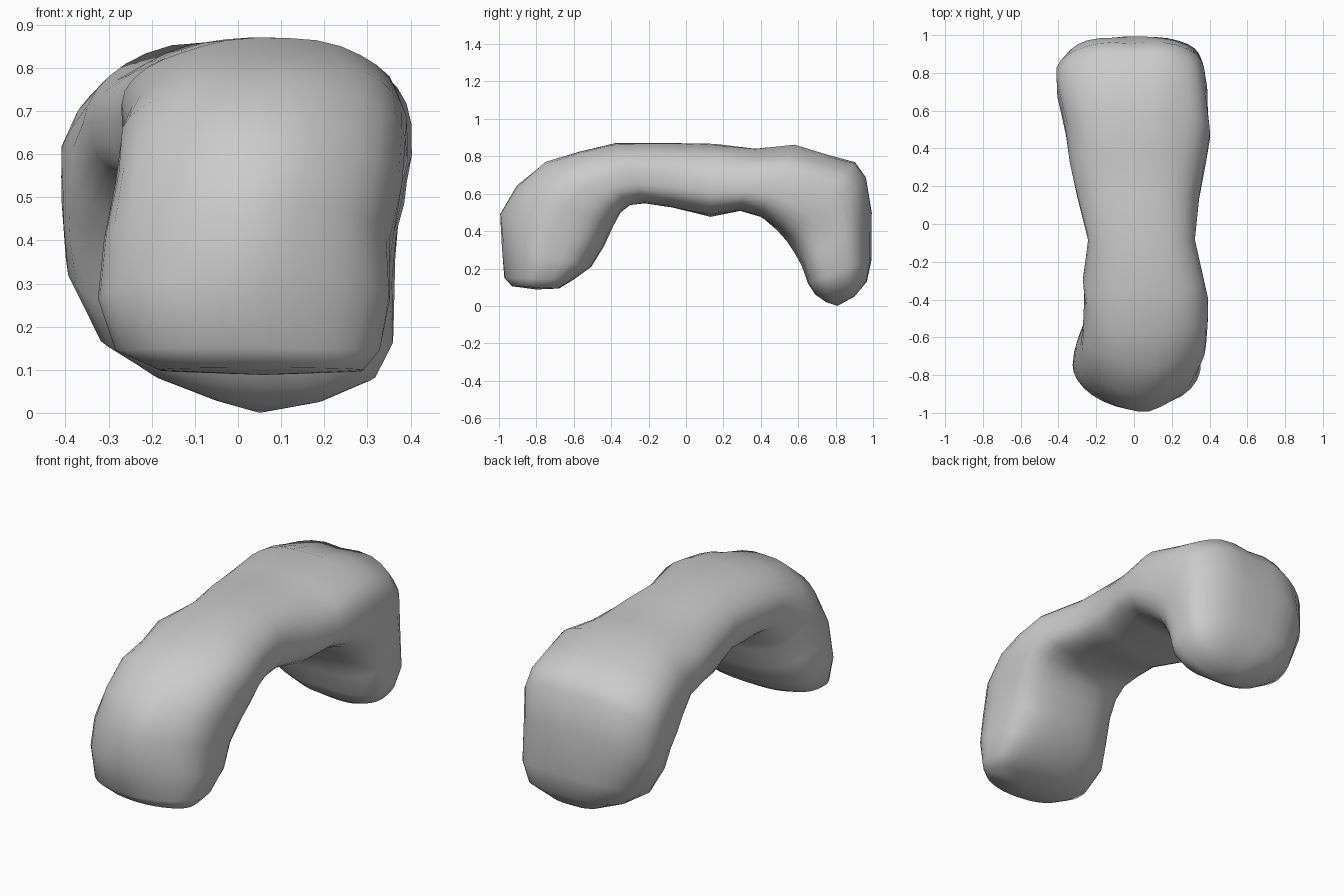
import bpy, bmesh, math
from mathutils import Vector, noise

# Arch sections: outer y,z / inner y,z / left x, right x / outer squareness
SECTIONS = [
    (-0.93, 0.105, -0.68, 0.093, -0.18, 0.29, 2.0),
    (-0.97, 0.15, -0.60, 0.14, -0.28, 0.33, 1.8),
    (-0.985, 0.32, -0.51, 0.21, -0.33, 0.36, 1.75),
    (-0.99, 0.49, -0.44, 0.32, -0.31, 0.36, 1.8),
    (-0.90, 0.64, -0.39, 0.43, -0.29, 0.38, 1.9),
    (-0.75, 0.77, -0.35, 0.50, -0.29, 0.39, 2.0),
    (-0.58, 0.83, -0.30, 0.54, -0.29, 0.39, 2.1),
    (-0.38, 0.875, -0.22, 0.55, -0.29, 0.375, 2.2),
    (-0.10, 0.87, -0.07, 0.525, -0.25, 0.325, 2.2),
    (0.15, 0.865, 0.13, 0.48, -0.30, 0.345, 2.2),
    (0.37, 0.84, 0.29, 0.51, -0.34, 0.37, 2.2),
    (0.58, 0.86, 0.40, 0.48, -0.36, 0.385, 2.3),
    (0.76, 0.81, 0.49, 0.41, -0.39, 0.39, 2.4),
    (0.91, 0.775, 0.54, 0.35, -0.41, 0.385, 2.4),
    (0.975, 0.70, 0.58, 0.29, -0.41, 0.375, 2.4),
    (0.995, 0.50, 0.62, 0.22, -0.39, 0.37, 2.4),
    (0.995, 0.25, 0.65, 0.12, -0.32, 0.365, 2.5),
    (0.97, 0.13, 0.69, 0.06, -0.20, 0.32, 2.6),
    (0.90, 0.05, 0.75, 0.02, -0.06, 0.20, 2.4),
]
SIDES = 32
# Local swellings and hollows: centre, radius, amount
BUMPS = [
    ((0.38, 0.44, 0.54), 0.15, 0.03),
    ((-0.03, 0.95, 0.72), 0.13, -0.025),
    ((-0.26, -0.42, 0.78), 0.20, -0.04),
    ((-0.12, -0.92, 0.18), 0.10, 0.015),
]


def rounded(v, n):
    return math.copysign(abs(v) ** (2 / n), v)


# Arched body: rounded rings lofted from one foot to the other
bm = bmesh.new()
rings = []
for oy, oz, iy, iz, x0, x1, n_out in SECTIONS:
    mid = Vector(((x0 + x1) / 2, (oy + iy) / 2, (oz + iz) / 2))
    across = Vector(((x1 - x0) / 2, 0, 0))
    out = Vector((0, (oy - iy) / 2, (oz - iz) / 2))
    ring = []
    for k in range(SIDES):
        a = 2 * math.pi * k / SIDES
        # Inner side is squarer, most of all on the right
        n = n_out if math.sin(a) > 0 else (3.2 if math.cos(a) > 0 else 2.6)
        p = mid + across * rounded(math.cos(a), n) + out * rounded(math.sin(a), n)
        radial = p - mid
        # Gentle lumps
        push = 0.05 * noise.noise(p * 6.0)
        for c, r, amount in BUMPS:
            push += amount / radial.length * math.exp(-((p - Vector(c)).length / r) ** 2)
        p += radial * push
        p.z = max(p.z, 0.005)
        ring.append(bm.verts.new(p))
    rings.append(ring)

for a, b in zip(rings, rings[1:]):
    for k in range(SIDES):
        j = (k + 1) % SIDES
        bm.faces.new((a[k], a[j], b[j], b[k]))

# Close both feet
for ring, tip in ((rings[0], (0.06, -0.8, 0.088)), (rings[-1], (0.05, 0.81, 0.0))):
    c = bm.verts.new(tip)
    for k in range(SIDES):
        bm.faces.new((ring[k], ring[(k + 1) % SIDES], c))

bmesh.ops.recalc_face_normals(bm, faces=bm.faces)
mesh = bpy.data.meshes.new("arched_body")
bm.to_mesh(mesh)
bm.free()
body = bpy.data.objects.new("arched_body", mesh)
bpy.context.collection.objects.link(body)
bpy.context.view_layer.objects.active = body
body.select_set(True)
bpy.ops.object.shade_smooth()
